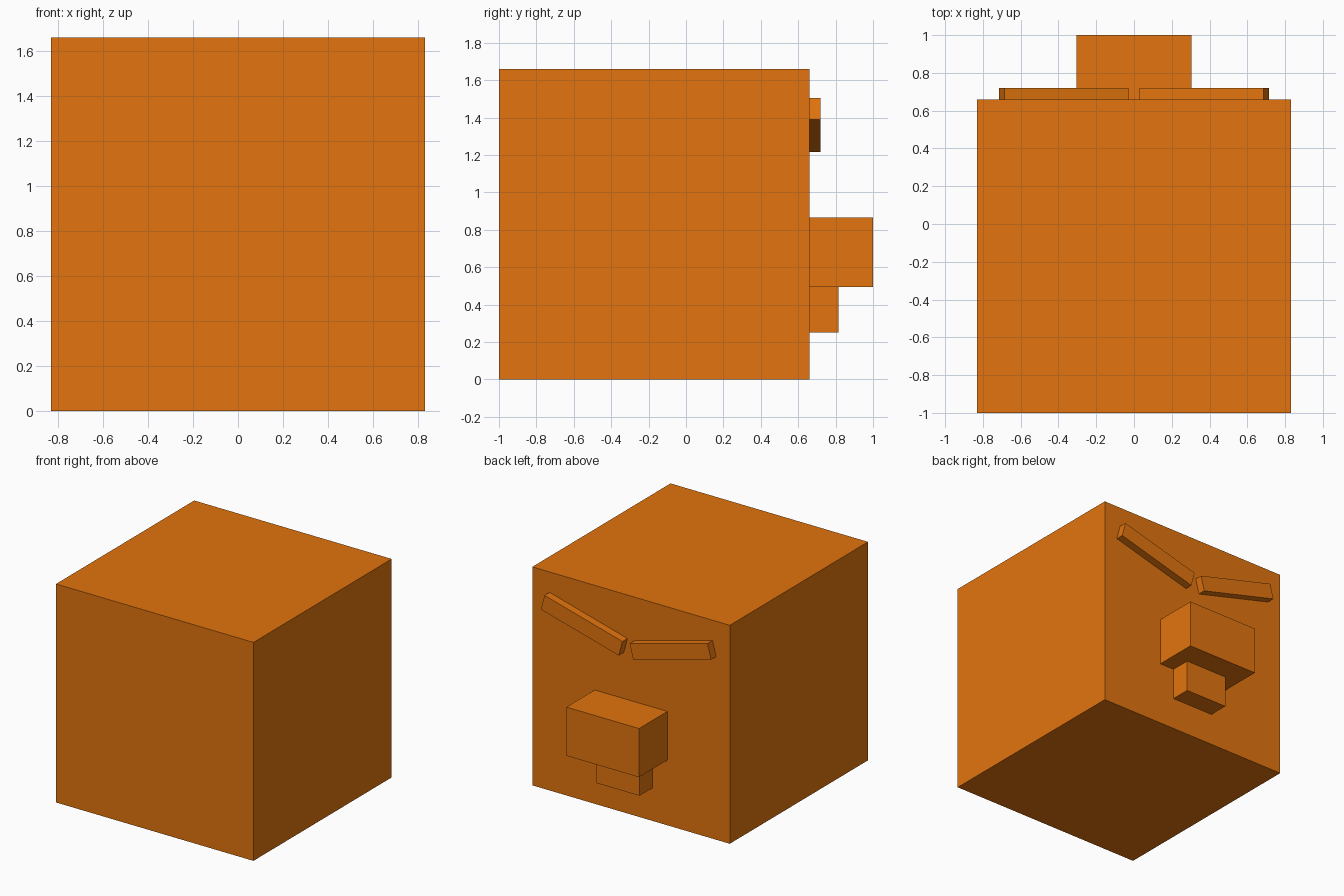
import bpy
import math
from mathutils import Matrix, Vector

if "Cube" in bpy.data.objects:
    bpy.data.objects.remove(bpy.data.objects["Cube"])

orange = bpy.data.materials.new("orange")
orange.diffuse_color = (0.76, 0.175, 0.0044, 1.0)
orange.use_nodes = True
orange.node_tree.nodes["Principled BSDF"].inputs["Base Color"].default_value = orange.diffuse_color


def box(name, x, y, z, angle=0.0):
    """Box from (min, max) ranges, optionally turned about the y axis."""
    size = Vector((x[1] - x[0], y[1] - y[0], z[1] - z[0]))
    centre = Vector((x[0] + x[1], y[0] + y[1], z[0] + z[1])) / 2
    bpy.ops.mesh.primitive_cube_add(size=1)
    obj = bpy.context.object
    obj.name = name
    obj.data.transform(Matrix.Translation(centre)
                       @ Matrix.Rotation(angle, 4, 'Y')
                       @ Matrix.Diagonal(size.to_4d()))
    obj.data.materials.append(orange)
    return obj


FACE = 0.66  # y of the face side

# Head block
box("head", (-0.83, 0.83), (-1.0, FACE), (0, 1.66))

# Snout and jaw below it
box("snout", (-0.305, 0.305), (FACE, 1.0), (0.495, 0.865))
box("jaw", (-0.18, 0.18), (FACE, 0.815), (0.25, 0.495))

# Slanted brows, low towards the middle
for side, label in ((1, "right"), (-1, "left")):
    cx, cz, length, height = side * 0.373, 1.36, 0.678, 0.119
    box(label + "_brow", (cx - length / 2, cx + length / 2), (FACE, 0.72),
        (cz - height / 2, cz + height / 2), -side * math.radians(15))
